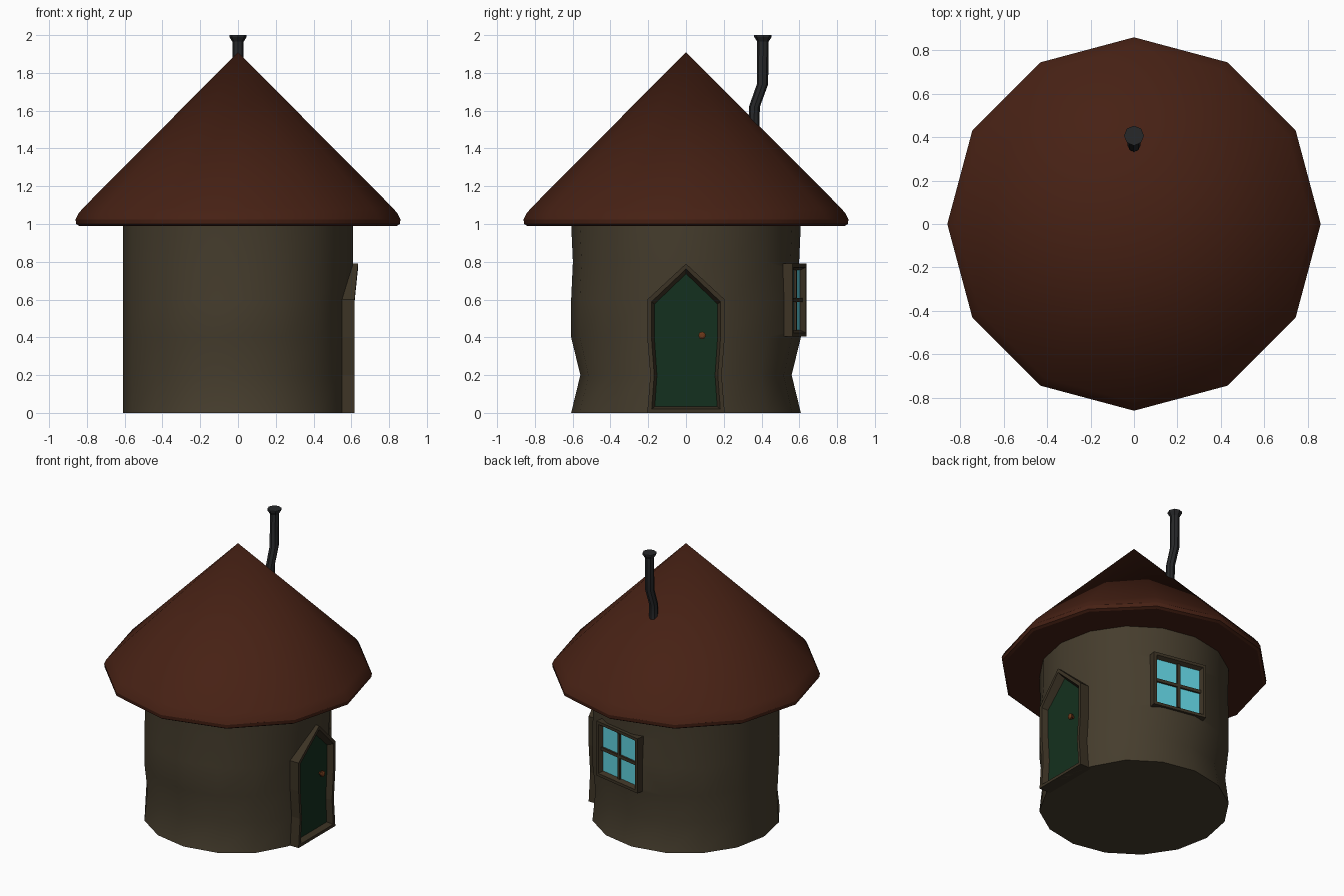
import bpy, bmesh, math
from mathutils import Vector

if "Cube" in bpy.data.objects:
    bpy.data.objects.remove(bpy.data.objects["Cube"])


def material(name, rgb):
    m = bpy.data.materials.new(name)
    m.diffuse_color = (*rgb, 1)
    m.use_nodes = True
    m.node_tree.nodes["Principled BSDF"].inputs["Base Color"].default_value = m.diffuse_color
    return m


WALL = material("plaster", (0.06, 0.046, 0.026))
ROOF = material("roof_red", (0.062, 0.015, 0.007))
WOOD = material("wood", (0.045, 0.033, 0.018))
GREEN = material("door_green", (0.007, 0.03, 0.013))
GLASS = material("glass_blue", (0.12, 0.65, 0.75))
IRON = material("iron", (0.02, 0.021, 0.023))
BRASS = material("knob_copper", (0.15, 0.04, 0.01))


def loft(name, rings, mat, caps=(True, True), smooth=True):
    """Skin a list of equal-length closed loops."""
    bm = bmesh.new()
    loops = [[bm.verts.new(p) for p in r] for r in rings]
    for a, b in zip(loops, loops[1:]):
        for i in range(len(a)):
            j = (i + 1) % len(a)
            bm.faces.new((a[i], a[j], b[j], b[i]))
    if caps[0]:
        bm.faces.new(loops[0][::-1])
    if caps[1]:
        bm.faces.new(loops[-1])
    bmesh.ops.remove_doubles(bm, verts=bm.verts, dist=1e-5)
    bmesh.ops.recalc_face_normals(bm, faces=bm.faces)
    me = bpy.data.meshes.new(name)
    bm.to_mesh(me)
    bm.free()
    ob = bpy.data.objects.new(name, me)
    bpy.context.collection.objects.link(ob)
    me.materials.append(mat)
    if smooth:
        bpy.ops.object.select_all(action='DESELECT')
        ob.select_set(True)
        bpy.context.view_layer.objects.active = ob
        bpy.ops.object.shade_smooth_by_angle(angle=math.radians(30))
    return ob


def circle(n, r, z, y=0.0):
    return [(r * math.cos(2 * math.pi * i / n), y + r * math.sin(2 * math.pi * i / n), z)
            for i in range(n)]


def squeeze(z):
    """Uneven waist of the walls: y scale by height."""
    if z < 0.4:
        return 1 - 0.08 * (1 - abs(z - 0.2) / 0.2)
    return 1 - 0.015 * max(0, 1 - abs(z - 0.8) / 0.2)


# Walls: 16 sides, slightly flattened either side of the door
rings = []
for z in (0, 0.2, 0.4, 0.6, 0.8, 1.0):
    ring = [(x, y * squeeze(z), z) for x, y, _ in circle(16, 0.608, z)]
    if z < 0.7:
        for i in (1, 15):
            ring[i] = (0.545, ring[i][1] * 0.97, z)
    rings.append(ring)
wall = loft("round_wall", rings, WALL)


# Pointed door loops in the y-z plane
def door_loop(half, low, shoulder, peak, x, lean=0.0):
    side = [(half, z) for z in (low, 0.2, 0.4, shoulder)]
    pts = side + [(0, peak)] + [(-y, z) for y, z in reversed(side)]
    return [(x + (lean if z == peak else 0), y * squeeze(z), z) for y, z in pts]


# Window loops on a facet facing the back, turned a little to the right
A = math.radians(78.75)
N = Vector((math.cos(A), math.sin(A), 0))
T = Vector((math.sin(A), -math.cos(A), 0))
WZ = 0.597


def win_rect(hu, hz, d, u=0.0, z=0.0):
    return [N * d + T * (u + a * hu) + Vector((0, 0, WZ + z + b * hz))
            for a, b in ((-1, -1), (1, -1), (1, 1), (-1, 1))]


# Cut the door and window recesses
cutters = [
    loft("door_cutter", [door_loop(0.185, 0.012, 0.59, 0.77, x) for x in (0.5, 0.8)], WALL, smooth=False),
    loft("window_cutter", [win_rect(0.172, 0.172, d) for d in (0.54, 0.8)], WALL, smooth=False)]
for c in cutters:
    c.hide_render = True
    bpy.context.view_layer.objects.active = wall
    mod = wall.modifiers.new("cut", 'BOOLEAN')
    mod.object = c
    mod.solver = 'EXACT'
    bpy.ops.object.modifier_apply(modifier=mod.name)
for c in cutters:
    bpy.data.objects.remove(c)

# Door frame, panel and knob
loft("door_frame", [door_loop(0.205, 0.0, 0.6, 0.79, 0.53),
                    door_loop(0.205, 0.0, 0.6, 0.79, 0.617, 0.018),
                    door_loop(0.183, 0.02, 0.588, 0.762, 0.617, 0.018),
                    door_loop(0.166, 0.034, 0.575, 0.735, 0.575)],
     WOOD, (False, False), smooth=False)
loft("door_panel", [door_loop(0.17, 0.03, 0.577, 0.738, x) for x in (0.56, 0.578)], GREEN, smooth=False)
loft("door_knob", [[(x, 0.085 + r * math.cos(k * math.pi / 4), 0.41 + r * math.sin(k * math.pi / 4))
                    for k in range(8)]
                   for x, r in ((0.575, 0.01), (0.59, 0.01), (0.595, 0.02), (0.608, 0.02), (0.615, 0.01))],
     BRASS)

# Window frame, glass and glazing bars
loft("window_frame", [win_rect(0.19, 0.193, 0.52), win_rect(0.19, 0.193, 0.613),
                      win_rect(0.17, 0.173, 0.613), win_rect(0.155, 0.158, 0.583)],
     WOOD, (False, False), smooth=False)
loft("window_glass", [win_rect(0.158, 0.16, d) for d in (0.57, 0.585)], GLASS, smooth=False)
loft("window_bar_upright", [win_rect(0.011, 0.16, d) for d in (0.575, 0.598)], WOOD, smooth=False)
loft("window_bar_cross", [win_rect(0.16, 0.011, d) for d in (0.575, 0.598)], WOOD, smooth=False)

# Roof: 12-sided cone with a rounded eave
loft("cone_roof", [circle(12, r, z) for r, z in
                   ((0, 0.99), (0.84, 0.99), (0.857, 1.0), (0.86, 1.025), (0.845, 1.055),
                    (0.82, 1.085), (0, 1.91))], ROOF, (False, False))

# Bent stove pipe with flared top
loft("chimney_pipe", [circle(8, r, z, y) for r, z, y in
                      ((0.029, 1.42, 0.375), (0.029, 1.52, 0.36), (0.029, 1.62, 0.362),
                       (0.03, 1.74, 0.405), (0.03, 1.965, 0.407), (0.046, 1.99, 0.407), (0.046, 2.0, 0.407))],
     IRON)
